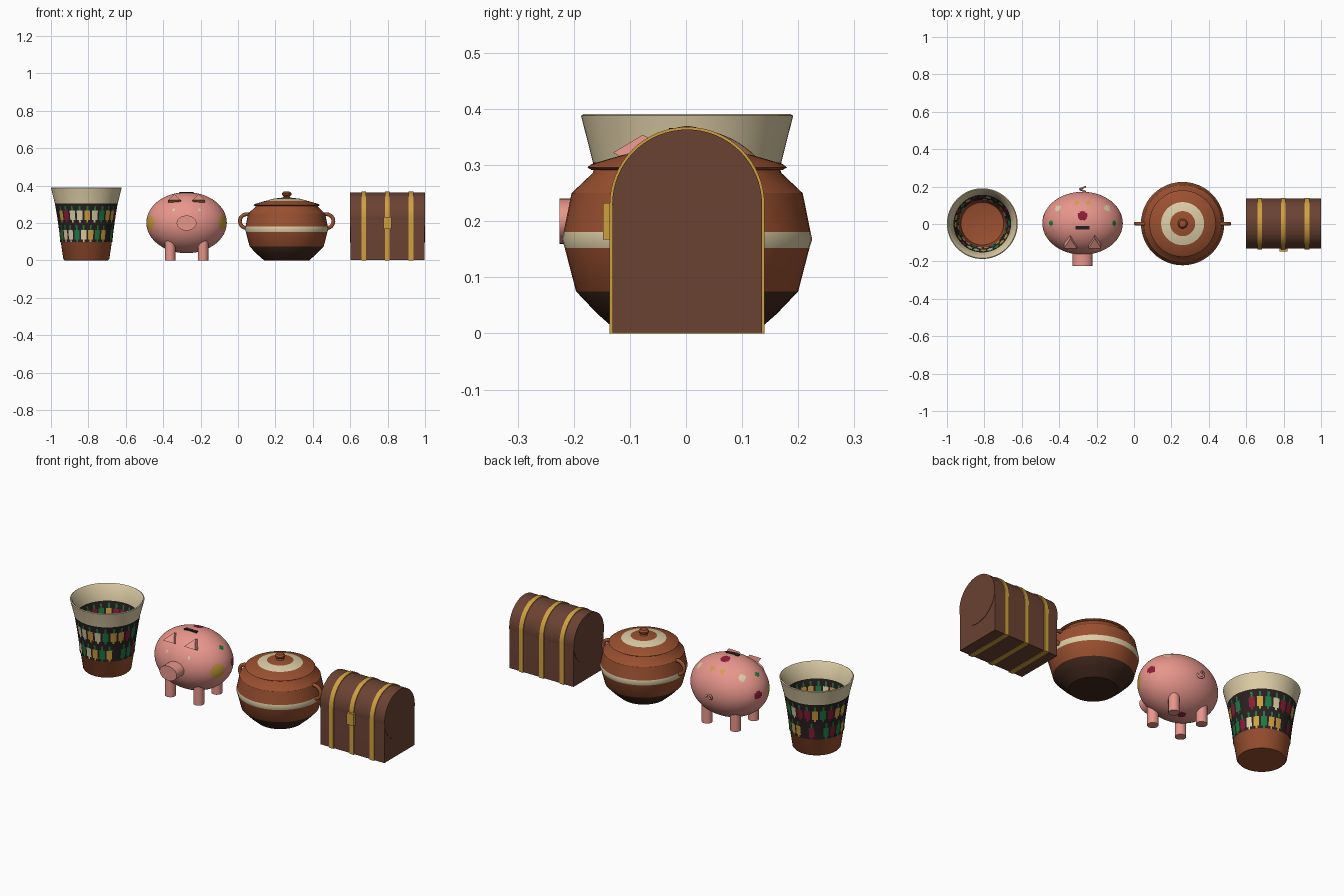
import bpy, bmesh, math, random
from mathutils import Vector

random.seed(4)
cube = bpy.data.objects.get("Cube")
if cube:
    bpy.data.objects.remove(cube, do_unlink=True)


def material(name, code):
    rgb = [int(code[i:i + 2], 16) / 255 for i in (0, 2, 4)]
    col = [((c + 0.055) / 1.055) ** 2.4 if c > 0.04 else c / 12.92 for c in rgb] + [1]
    m = bpy.data.materials.new(name)
    m.use_nodes = True
    m.diffuse_color = col
    m.node_tree.nodes["Principled BSDF"].inputs["Base Color"].default_value = col
    return m


NAMES = {"terracotta": "9A5030", "dark_brown": "40271C", "charcoal": "2A2020",
         "cream": "DDCDA6", "crimson": "8C1C38", "leaf_green": "1F7A44",
         "gold": "CFA040", "pink": "E8968C", "wood": "6B4233"}
MATS = {n: material(n, c) for n, c in NAMES.items()}
INDEX = {n: i for i, n in enumerate(NAMES)}


def finish(bm, name, mat=None, loc=(0, 0, 0), smooth=None):
    """Turn a bmesh into an object; with no single mat, all colours go in slots."""
    bmesh.ops.recalc_face_normals(bm, faces=bm.faces)
    me = bpy.data.meshes.new(name)
    bm.to_mesh(me)
    bm.free()
    for m in ([MATS[mat]] if mat else MATS.values()):
        me.materials.append(m)
    ob = bpy.data.objects.new(name, me)
    ob.location = loc
    bpy.context.collection.objects.link(ob)
    if smooth:
        shade(ob, smooth)
    return ob


def shade(ob, angle=35):
    bpy.ops.object.select_all(action='DESELECT')
    ob.select_set(True)
    bpy.context.view_layer.objects.active = ob
    bpy.ops.object.shade_smooth_by_angle(angle=math.radians(angle))


def lathe(name, profile, colour, loc, segs=48, smooth=35):
    """Spin (radius, z) points; colour(row, segment) names each face's material."""
    bm = bmesh.new()
    rings = []
    for r, z in profile:
        turn = [math.tau * k / segs for k in range(segs)]
        rings.append([bm.verts.new((r * math.cos(a), r * math.sin(a), z)) for a in turn])
    for i in range(len(profile) - 1):
        for k in range(segs):
            n = (k + 1) % segs
            f = bm.faces.new((rings[i][k], rings[i][n], rings[i + 1][n], rings[i + 1][k]))
            f.material_index = INDEX[colour(i, k)]
    bmesh.ops.remove_doubles(bm, verts=bm.verts, dist=1e-5)
    return finish(bm, name, None, loc, smooth)


def prism(name, points, push, mat, loc=(0, 0, 0), smooth=None):
    """Extrude a flat outline along a vector."""
    bm = bmesh.new()
    f = bm.faces.new([bm.verts.new(p) for p in points])
    new = bmesh.ops.extrude_face_region(bm, geom=[f])["geom"]
    bmesh.ops.translate(bm, vec=push, verts=[v for v in new if isinstance(v, bmesh.types.BMVert)])
    bm.faces.ensure_lookup_table()
    if f.is_valid is False or len(bm.faces) < len(points) + 2:
        bm.faces.new([v for v in bm.verts][:len(points)])
    return finish(bm, name, mat, loc, smooth)


def box(name, low, high, mat):
    (a, b, c), (d, e, f) = low, high
    return prism(name, [(a, b, c), (d, b, c), (d, e, c), (a, e, c)], (0, 0, f - c), mat)


def cylinder(name, r, depth, loc, mat, rot=(0, 0, 0), scale=(1, 1, 1), verts=32):
    bpy.ops.mesh.primitive_cylinder_add(vertices=verts, radius=r, depth=depth, location=loc, rotation=rot)
    ob = bpy.context.object
    ob.name, ob.scale = name, scale
    ob.data.materials.append(MATS[mat])
    shade(ob)
    return ob


# --- Patterned cup ---
ROWS, SEGS, CELL, TIER = 16, 96, 4, 8
fruit = {}


def motif(row, k):
    tier, h = divmod(row, TIER)
    col, w = divmod((k + 2 * tier) % SEGS, CELL)
    kind = fruit.setdefault((tier, col), random.choice(["gold", "crimson", "leaf_green", "cream", "gold", "charcoal"]))
    if w == 0 or h == TIER - 1:
        return "charcoal"
    if h >= TIER - 3:
        return "leaf_green" if w == 2 and kind != "charcoal" else "charcoal"
    return kind if w == 2 or 0 < h < TIER - 3 else "charcoal"


steps = [t / ROWS for t in range(ROWS + 1)]
outer = [(0.14 + 0.028 * t ** 1.3, 0.1 + 0.205 * t) for t in steps]
inner = [(0.126 + 0.028 * t ** 1.3, 0.1 + 0.205 * t) for t in reversed(steps)]
foot = [(0, 0), (0.116, 0), (0.123, 0.008), (0.136, 0.095)]
rim = [(0.187, 0.38), (0.189, 0.388), (0.184, 0.391), (0.178, 0.385)]
floor = [(0.114, 0.03), (0.1, 0.025), (0, 0.025)]
out_start = len(foot)
rim_start = out_start + ROWS
in_start = rim_start + len(rim) + 1
in_end = in_start + ROWS


def cup_colour(i, k):
    if i < out_start or i >= in_end:
        return "terracotta"
    if i < rim_start:
        return motif(i - out_start, k)
    return "cream" if i < in_start else motif(in_end - 1 - i, k)


lathe("cup", foot + outer + rim + inner + floor, cup_colour, (-0.811, 0.002, 0), SEGS)

# --- Piggy bank ---
PX = -0.275
SIZE = Vector((0.215, 0.168, 0.163))
spots = [((0, 0.04, 0.16), 0.026, "crimson"), ((0, 0.03, -0.165), 0.02, "crimson")]
for s in (-1, 1):
    spots += [((s * 0.2, -0.07, 0), 0.04, "gold"), ((s * 0.17, 0, 0.1), 0.014, "leaf_green"),
              ((s * 0.13, 0.08, 0.1), 0.02, "cream"), ((s * 0.18, 0.04, 0.01), 0.022, "crimson"),
              ((s * 0.03, 0.11, 0.12), 0.013, "gold"), ((s * 0.065, -0.135, 0.065), 0.009, "cream")]


def on_body(p):
    p = Vector(p)
    return p / math.sqrt(sum((p[i] / SIZE[i]) ** 2 for i in range(3)))


bm = bmesh.new()
bmesh.ops.create_uvsphere(bm, u_segments=96, v_segments=64, radius=1)
bmesh.ops.scale(bm, vec=SIZE, verts=bm.verts)
for f in bm.faces:
    f.material_index = INDEX["pink"]
    mid = f.calc_center_median()
    for p, r, c in spots:
        if (mid - on_body(p)).length < r:
            f.material_index = INDEX[c]
finish(bm, "pig_body", None, (PX, 0.004, 0.202), 60)

cylinder("pig_snout", 0.053, 0.1, (PX, -0.175, 0.2), "pink", (math.pi / 2, 0, 0), (1, 0.76, 1))
box("coin_slot", (PX - 0.037, -0.03, 0.358), (PX + 0.037, -0.012, 0.3665), "charcoal")
for side, s in (("right", -1), ("left", 1)):
    for end, y in (("front", -0.08), ("back", 0.08)):
        cylinder(f"pig_{end}_{side}_leg", 0.028, 0.11, (PX + s * 0.088, y, 0.055), "pink", verts=24)
    ear = prism(f"pig_{side}_ear", [(-0.034, -0.13, 0.322), (0.034, -0.13, 0.322), (0, -0.077, 0.354)],
                (0, 0.025, -0.013), "pink", (PX + s * 0.065, 0, 0))
    # gold underside of the ear
    ear.data.materials.append(MATS["gold"])
    for f in ear.data.polygons:
        if f.normal.y < -0.2 and f.normal.z < -0.2:
            f.material_index = 1

# curly tail
cu = bpy.data.curves.new("pig_tail", 'CURVE')
cu.dimensions, cu.bevel_depth, cu.bevel_resolution = '3D', 0.005, 2
sp = cu.splines.new('POLY')
sp.points.add(20)
for n, p in enumerate(sp.points):
    a = n / 20 * math.tau * 1.25
    p.co = (PX + 0.014 * math.sin(a), 0.165 + 0.035 * n / 20, 0.2 + 0.014 * math.cos(a), 1)
cu.materials.append(MATS["pink"])
bpy.context.collection.objects.link(bpy.data.objects.new("pig_tail", cu))

# --- Lidded pot ---
POT = (0.26, 0.002, 0)
pot = [(0, 0), (0.12, 0), (0.16, 0.035), (0.198, 0.075), (0.218, 0.152), (0.223, 0.168), (0.22, 0.181),
       (0.206, 0.25), (0.168, 0.286), (0.165, 0.296), (0, 0.296)]
pot_rows = ["dark_brown"] * 3 + ["terracotta"] + ["cream"] * 2 + ["terracotta"] * 4
lathe("pot_body", pot, lambda i, k: pot_rows[i], POT)
lid = [(0, 0.29), (0.17, 0.291), (0.178, 0.296), (0.17, 0.302), (0.115, 0.318), (0.067, 0.331), (0.02, 0.336),
       (0.016, 0.343), (0.025, 0.35), (0.026, 0.358), (0.018, 0.367), (0, 0.37)]
lathe("pot_lid", lid, lambda i, k: "cream" if i == 4 else "terracotta", POT)
for side, s in (("right", -1), ("left", 1)):
    bpy.ops.mesh.primitive_torus_add(major_radius=0.037, minor_radius=0.01, major_segments=32, minor_segments=12,
                                     location=(0.26 + s * 0.213, 0.002, 0.21), rotation=(math.pi / 2, 0, 0))
    ob = bpy.context.object
    ob.name = f"pot_{side}_handle"
    ob.data.materials.append(MATS["terracotta"])
    shade(ob, 60)

# --- Chest ---
CY, SPRING = 0.002, 0.23


def arch(name, r, x0, x1, z0, mat):
    arc = [math.pi * n / 32 for n in range(33)]
    pts = [(x0, CY - r, z0), (x0, CY + r, z0)]
    pts += [(x0, CY + r * math.cos(a), SPRING + r * math.sin(a)) for a in arc]
    return prism(name, pts, (x1 - x0, 0, 0), mat, smooth=30)


arch("chest_body", 0.133, 0.602, 0.998, 0.002, "wood")
cylinder("chest_lid", 0.1335, 0.4, (0.8, CY, SPRING), "wood", (0, math.pi / 2, 0), verts=64)
for part, x in (("right", 0.672), ("middle", 0.798), ("left", 0.924)):
    arch(f"chest_{part}_band", 0.138, x - 0.013, x + 0.013, 0, "gold")
box("chest_clasp", (0.777, -0.148, 0.167), (0.82, -0.13, 0.232), "gold")
